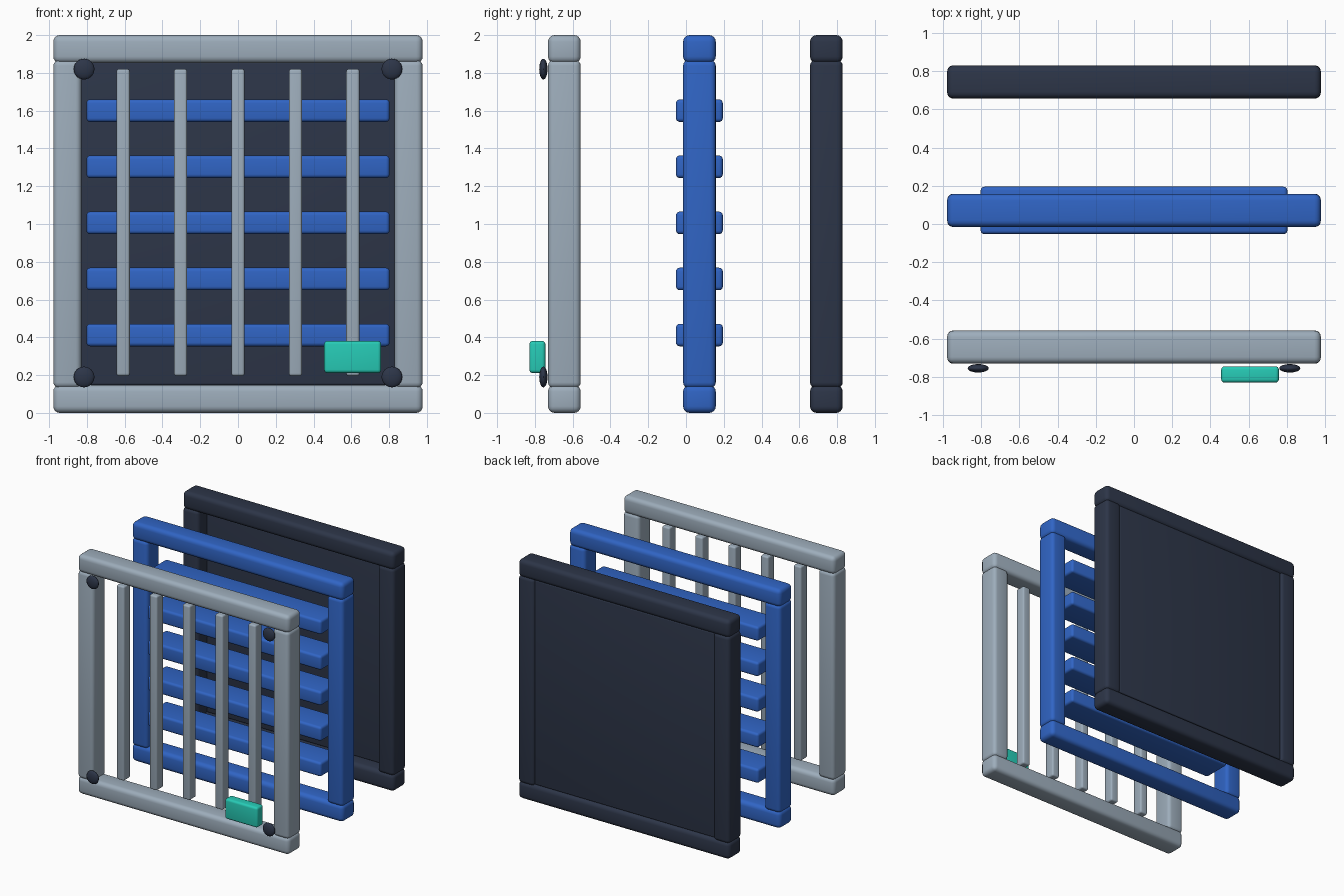
import bpy
import math

if "Cube" in bpy.data.objects:
    bpy.data.objects.remove(bpy.data.objects["Cube"])


def material(name, color):
    mat = bpy.data.materials.new(name)
    mat.diffuse_color = (*color, 1)
    mat.use_nodes = True
    mat.node_tree.nodes["Principled BSDF"].inputs["Base Color"].default_value = mat.diffuse_color
    return mat


STEEL = material("pale_steel", (0.34, 0.42, 0.50))
BLUE = material("blue", (0.03, 0.13, 0.56))
DARK = material("dark_slate", (0.026, 0.036, 0.065))
TEAL = material("teal", (0.02, 0.60, 0.47))


def finish(obj, name, mat):
    obj.name = name
    obj.data.materials.append(mat)
    bpy.ops.object.shade_smooth_by_angle(angle=math.radians(35))


def block(name, center, size, bevel, mat):
    """Box with rounded edges."""
    bpy.ops.mesh.primitive_cube_add(size=1, location=center)
    obj = bpy.context.object
    obj.scale = size
    bpy.ops.object.transform_apply(location=False, rotation=False, scale=True)
    mod = obj.modifiers.new("rounded_edges", "BEVEL")
    mod.width = bevel
    mod.segments = 4
    bpy.ops.object.modifier_apply(modifier=mod.name)
    finish(obj, name, mat)


FRONT_Y, MIDDLE_Y, BACK_Y = -0.644, 0.071, 0.743

# Three identical frames, one behind the other
for label, y, mat in (("front", FRONT_Y, STEEL), ("middle", MIDDLE_Y, BLUE),
                      ("back", BACK_Y, DARK)):
    for end, z in (("bottom", 0.074), ("top", 1.926)):
        block(f"{label}_{end}_rail", (0, y, z), (1.956, 0.173, 0.148), 0.035, mat)
    for side, x in (("left", -0.903), ("right", 0.903)):
        block(f"{label}_{side}_stile", (x, y, 1), (0.148, 0.173, 1.736), 0.03, mat)

# Upright bars in the front frame, level slats in the middle frame
for i in range(-2, 3):
    block(f"front_bar_{i + 3}", (i * 0.304, FRONT_Y, 1.008),
          (0.07, 0.09, 1.625), 0.014, STEEL)
    block(f"middle_slat_{i + 3}", (0, MIDDLE_Y, 1.006 + i * 0.297),
          (1.605, 0.248, 0.119), 0.02, BLUE)

# Solid panel set near the rear of the back frame
block("back_panel", (0, 0.793, 1.003), (1.665, 0.045, 1.71), 0.01, DARK)

# Flattened bolt heads at the front corners
for side, x in (("left", -0.815), ("right", 0.815)):
    for end, z in (("bottom", 0.19), ("top", 1.82)):
        bpy.ops.mesh.primitive_uv_sphere_add(segments=24, ring_count=12, radius=1,
                                             location=(x, -0.755, z))
        bolt = bpy.context.object
        bolt.scale = (0.055, 0.022, 0.055)
        bpy.ops.object.transform_apply(location=False, rotation=False, scale=True)
        finish(bolt, f"{end}_{side}_bolt", DARK)

# Small tag at the lower right of the front
block("front_tag", (0.607, -0.787, 0.296), (0.302, 0.085, 0.17), 0.018, TEAL)
